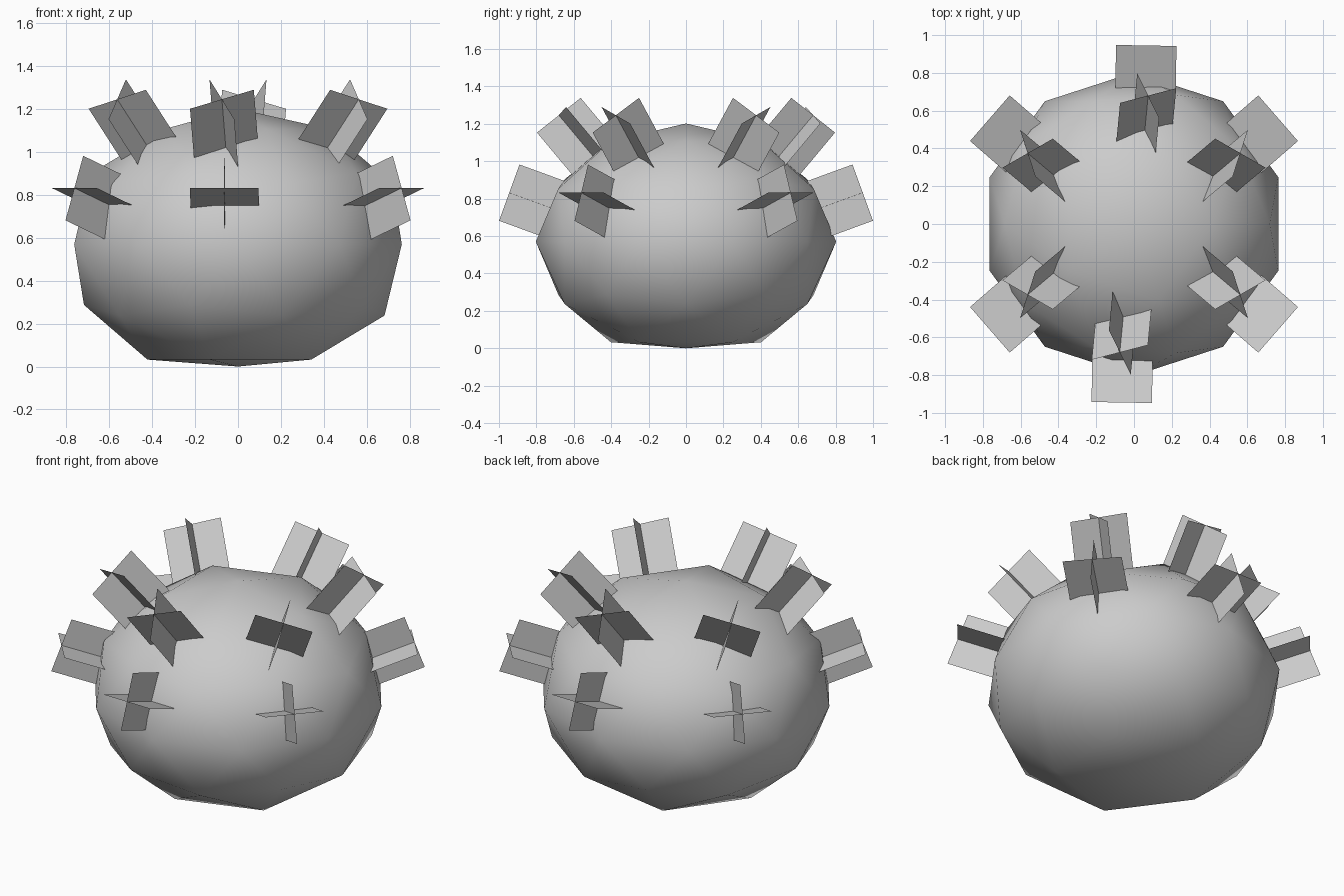
import bpy, bmesh
from math import radians, sin, cos
from mathutils import Vector

if "Cube" in bpy.data.objects:
    bpy.data.objects.remove(bpy.data.objects["Cube"])

SIZE = 0.32  # side of every square blade


def finish(bm, name, smooth):
    mesh = bpy.data.meshes.new(name)
    bm.to_mesh(mesh)
    bm.free()
    for p in mesh.polygons:
        p.use_smooth = smooth
    obj = bpy.data.objects.new(name, mesh)
    bpy.context.collection.objects.link(obj)
    return obj


# Squashed round body with a flattened underside
bm = bmesh.new()
bmesh.ops.create_icosphere(bm, subdivisions=2, radius=1.0)
for v in bm.verts:
    v.co = Vector((v.co.x * 0.803, v.co.y * 0.803, max(0.0, 0.57 + v.co.z * 0.632)))
finish(bm, "body", True)


def crossed_blades(name, tip, yaw, elev, roll, sx=1, sy=1):
    """Two square blades crossing along an axis that ends at tip."""
    a, e, r = radians(yaw), radians(elev), radians(roll)
    out = Vector((sin(a) * cos(e), -cos(a) * cos(e), sin(e)))
    side = Vector((cos(a), sin(a), 0))
    up = Vector((-sin(a) * sin(e), cos(a) * sin(e), cos(e)))
    tip = Vector(tip)
    bm = bmesh.new()
    for w in (side * cos(r) + up * sin(r), up * cos(r) - side * sin(r)):
        h = w * SIZE / 2
        back = tip - out * SIZE
        corners = [tip - h, tip + h, back + h, back - h]
        bm.faces.new([bm.verts.new((c.x * sx, c.y * sy, c.z)) for c in corners])
    finish(bm, name, False)


# Front and back clusters: the back is the front turned half way round
for label, s in (("front", 1), ("back", -1)):
    crossed_blades(label + "_upper_blades", (-0.075, -0.68, 1.246), -5.5, 50, 25.5, s, s)
    crossed_blades(label + "_lower_blades", (-0.065, -0.945, 0.832), -1, 20, 0, s, s)

# Four corner clusters, mirrored in x and y
for sx, lr in ((1, "right"), (-1, "left")):
    for sy, fb in ((1, "front"), (-1, "back")):
        label = fb + "_" + lr
        crossed_blades(label + "_upper_blades", (0.563, -0.375, 1.246), 50, 50, -25.5, sx, sy)
        crossed_blades(label + "_lower_blades", (0.763, -0.56, 0.832), 49, 20, 0, sx, sy)
